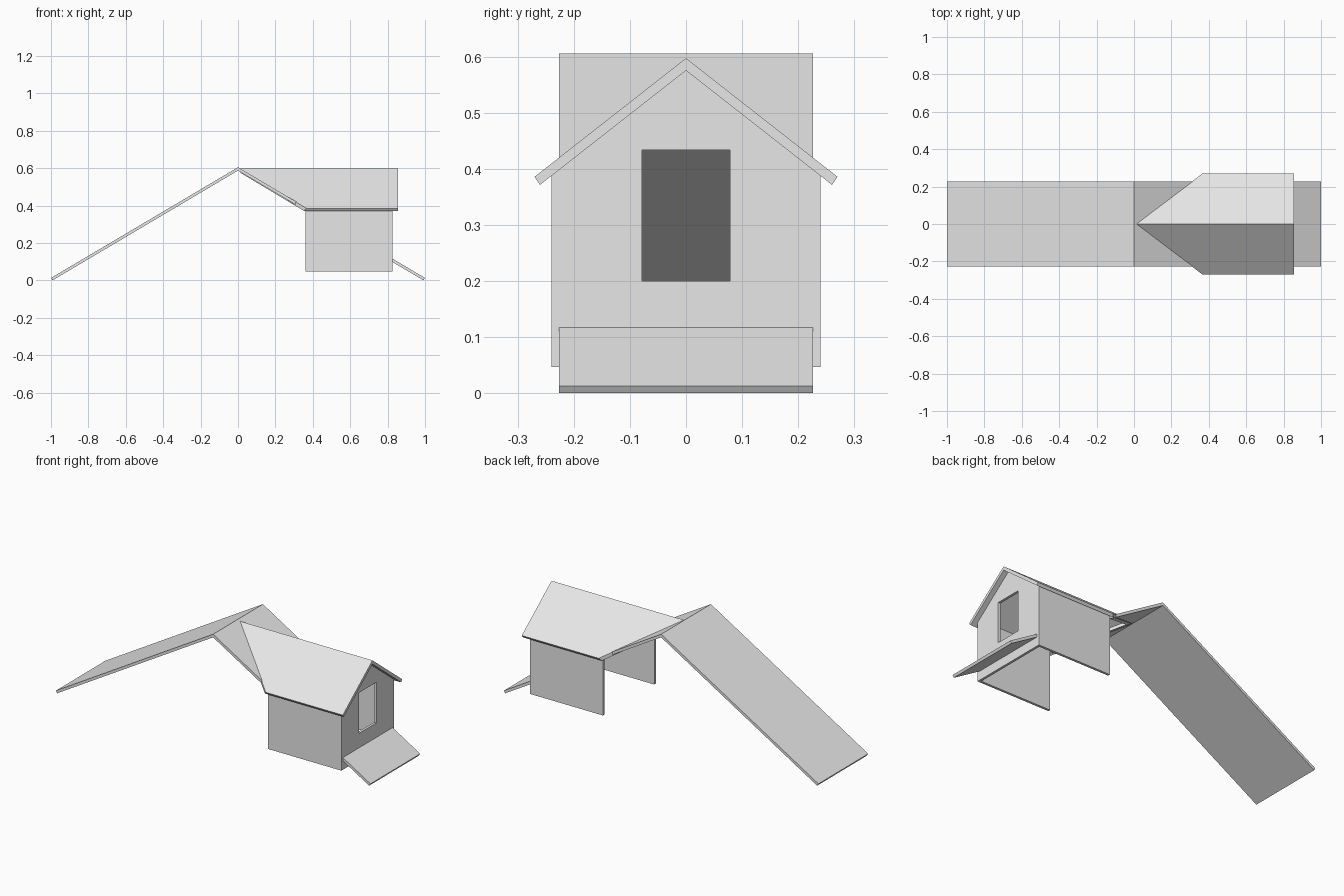
import bpy, bmesh

cube = bpy.data.objects.get("Cube")
if cube:
    bpy.data.objects.remove(cube, do_unlink=True)

grey = bpy.data.materials.new("plain_grey")
grey.use_nodes = True
grey.diffuse_color = (0.8, 0.8, 0.8, 1)
grey.node_tree.nodes["Principled BSDF"].inputs["Base Color"].default_value = (0.8, 0.8, 0.8, 1)

# Shared dimensions
HALF_W = 0.226                      # half width of the large roof
WALL_Y, WALL_X, WALL_T = 0.24, 0.825, 0.014
BASE = 0.047                        # underside of the walls
APEX, THICK, PITCH = 0.605, 0.018, 0.592
RIDGE, UNDER, SLOPE = 0.597, 0.575, 0.783


def slab_z(x):
    return APEX - PITCH * abs(x)


def under_z(y):
    return UNDER - SLOPE * y


def loft(name, ring_a, ring_b, mirror=True):
    """Solid between two matching rings; mirrored ones are halves open at y = 0."""
    bm = bmesh.new()
    a = [bm.verts.new(p) for p in ring_a]
    b = [bm.verts.new(p) for p in ring_b]
    bm.faces.new(a)
    bm.faces.new(b)
    for i in range(len(a)):
        j = (i + 1) % len(a)
        bm.faces.new((a[i], a[j], b[j], b[i]))
    bmesh.ops.recalc_face_normals(bm, faces=bm.faces)
    if mirror:
        centre = [f for f in bm.faces if all(abs(v.co.y) < 1e-6 for v in f.verts)]
        bmesh.ops.delete(bm, geom=centre, context='FACES')
    mesh = bpy.data.meshes.new(name)
    bm.to_mesh(mesh)
    bm.free()
    mesh.materials.append(grey)
    obj = bpy.data.objects.new(name, mesh)
    bpy.context.collection.objects.link(obj)
    if mirror:
        mod = obj.modifiers.new("Mirror", 'MIRROR')
        mod.use_axis = (False, True, False)
        mod.use_clip = True
    return obj


def along_y(profile, y):
    return [(x, y, z) for x, z in profile]


def along_x(profile, x):
    return [(x, y, z) for y, z in profile]


# Large roof: full slope on one side
tip = 0.992
slope = [(-1, slab_z(1)), (0, APEX), (0, APEX - THICK), (-tip, 0)]
loft("main_roof_slope", along_y(slope, -HALF_W), along_y(slope, HALF_W), mirror=False)

# Other slope above the dormer, cut away along the valleys
def valley(y):
    return (APEX - under_z(y)) / PITCH

plan = [(0, 0), (valley(0), 0), (valley(HALF_W), HALF_W), (0, HALF_W)]
loft("main_roof_upper_slope",
     [(x, y, slab_z(x)) for x, y in plan],
     [(x, y, slab_z(x) - THICK) for x, y in plan])

# Other slope below the dormer
lower = [(WALL_X, slab_z(WALL_X)), (1, slab_z(1)), (tip, 0),
         (WALL_X, slab_z(WALL_X) - THICK)]
loft("main_roof_lower_slope", along_y(lower, -HALF_W), along_y(lower, HALF_W), mirror=False)

# Dormer gable roof with its rear edge following the valley
def gable_ring(ridge_z, eave_y):
    def rear(y):
        return 0.0135 + 1.305 * y
    return [(x, y, ridge_z - SLOPE * y) for x, y in
            ((rear(0), 0), (0.855, 0), (0.855, eave_y), (rear(eave_y), eave_y))]

loft("dormer_roof", gable_ring(RIDGE, 0.27), gable_ring(UNDER, 0.26))

# Dormer front wall with a window opening
win_y, win_low, win_high = 0.078, 0.2, 0.433
front = [(0, BASE), (WALL_Y, BASE), (WALL_Y, under_z(WALL_Y)), (0, UNDER),
         (0, win_high), (win_y, win_high), (win_y, win_low), (0, win_low)]
loft("dormer_front_wall", along_x(front, WALL_X - WALL_T), along_x(front, WALL_X))

# Dormer side walls
side = [(HALF_W, BASE), (WALL_Y, BASE), (WALL_Y, under_z(WALL_Y)), (HALF_W, under_z(HALF_W))]
loft("dormer_side_walls", along_x(side, 0.36), along_x(side, WALL_X - WALL_T))
